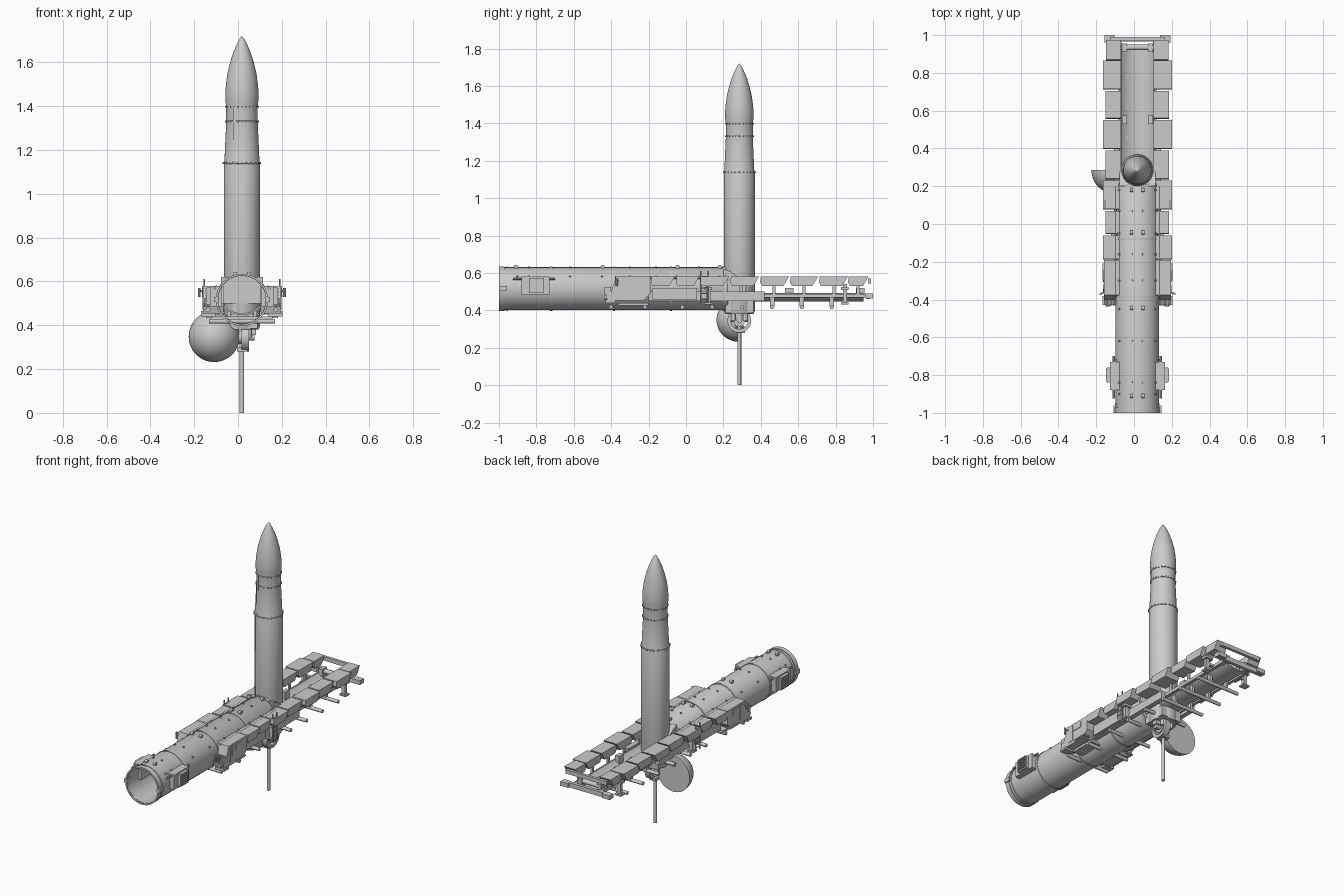
import bpy, bmesh
from math import pi, sin, cos, radians
from mathutils import Matrix, Vector

if "Cube" in bpy.data.objects:
    bpy.data.objects.remove(bpy.data.objects["Cube"])

CX = 0.018            # centre line of vehicle
TZ = 0.516            # tube axis height
MY = 0.285            # missile axis y
ROT = {'X': Matrix.Rotation(pi/2, 4, 'Y'), 'Y': Matrix.Rotation(-pi/2, 4, 'X'), 'Z': Matrix()}


def finish(name, bm, smooth=True):
    bmesh.ops.recalc_face_normals(bm, faces=bm.faces)
    me = bpy.data.meshes.new(name)
    bm.to_mesh(me)
    bm.free()
    ob = bpy.data.objects.new(name, me)
    bpy.context.collection.objects.link(ob)
    if smooth:
        bpy.ops.object.select_all(action='DESELECT')
        ob.select_set(True)
        bpy.context.view_layer.objects.active = ob
        bpy.ops.object.shade_smooth_by_angle(angle=radians(35))
    return ob


def boxes(name, items):
    """One object from several (x0, x1, y0, y1, z0, z1) blocks."""
    bm = bmesh.new()
    for x0, x1, y0, y1, z0, z1 in items:
        m = Matrix.Translation(((x0+x1)/2, (y0+y1)/2, (z0+z1)/2)) @ Matrix.Diagonal((abs(x1-x0), y1-y0, z1-z0, 1))
        bmesh.ops.create_cube(bm, size=1, matrix=m)
    return finish(name, bm, False)


def rods(name, items, seg=16):
    """One object from several (start, end, radius) cylinders."""
    bm = bmesh.new()
    for a, b, r in items:
        a, b = Vector(a), Vector(b)
        m = Matrix.Translation((a+b)/2) @ (b-a).to_track_quat('Z', 'Y').to_matrix().to_4x4()
        bmesh.ops.create_cone(bm, cap_ends=True, segments=seg, radius1=r, radius2=r, depth=(b-a).length, matrix=m)
    return finish(name, bm)


def lathe(name, prof, loc, axis='Z', seg=64, closed=False):
    """Revolve (radius, height) points about an axis."""
    bm = bmesh.new()
    rings = []
    for r, h in prof:
        if r < 1e-6:
            rings.append([bm.verts.new((0, 0, h))]*seg)
        else:
            rings.append([bm.verts.new((r*cos(2*pi*i/seg), r*sin(2*pi*i/seg), h)) for i in range(seg)])
    pairs = list(zip(rings, rings[1:])) + ([(rings[-1], rings[0])] if closed else [])
    for a, b in pairs:
        for i in range(seg):
            j = (i+1) % seg
            vs = list(dict.fromkeys((a[i], a[j], b[j], b[i])))
            if len(vs) > 2:
                bm.faces.new(vs)
    bmesh.ops.transform(bm, matrix=Matrix.Translation(loc) @ ROT[axis], verts=bm.verts)
    return finish(name, bm)


def prism(name, poly, x0, x1):
    """Extrude a (y, z) outline along x."""
    bm = bmesh.new()
    f = bm.faces.new([bm.verts.new((x0, y, z)) for y, z in poly])
    ext = bmesh.ops.extrude_face_region(bm, geom=[f])['geom']
    bmesh.ops.translate(bm, vec=(x1-x0, 0, 0), verts=[v for v in ext if isinstance(v, bmesh.types.BMVert)])
    return finish(name, bm, False)


# Missile body, nose and joint rings
lathe("missile_body", [(0, .38), (.076, .38), (.083, .40), (.083, 1.14), (.080, 1.15), (.073, 1.30), (.072, 1.33),
                       (.072, 1.40), (.076, 1.43), (.076, 1.46), (.073, 1.50), (.066, 1.55), (.054, 1.60),
                       (.038, 1.65), (.020, 1.69), (.008, 1.712), (0, 1.72)], (CX, MY, 0))
for r, z in ((.085, 1.14), (.0745, 1.33), (.0745, 1.397)):
    lathe("joint_ring", [(r-.005, z-.004), (r, z-.003), (r, z+.003), (r-.005, z+.004)], (CX, MY, 0), closed=True)
    rods("joint_bolts", [((CX+r*cos(a), MY+r*sin(a), z-.004), (CX+r*cos(a), MY+r*sin(a), z+.004), .003)
                         for a in [i*pi/12 for i in range(24)]], 6)
boxes("cable_duct", [(-.02, -.008, .207, .235, .40, 1.15), (-.02, -.008, .214, .24, 1.15, 1.395)])

# Tail machinery and stand pole
rods("tail_wheel", [((-.01, MY, .345), (.045, MY, .345), .03), ((.045, MY, .345), (.075, MY, .345), .014)], 24)
lathe("wheel_rim", [(.045, -.01), (.064, -.01), (.064, .025), (.045, .025)], (.025, MY, .345), 'X', 32, True)
rods("wheel_spokes", [((.035, MY, .345), (.035, MY+.052*cos(a), .345+.052*sin(a)), .007)
                      for a in [i*pi/3 for i in range(6)]], 8)
rods("tail_nozzles", [((CX+.045*cos(a), MY+.045*sin(a), .345), (CX+.045*cos(a), MY+.045*sin(a), .385), .012)
                      for a in [pi/4+i*pi/2 for i in range(4)]], 12)
boxes("tail_actuator", [(.05, .082, MY-.02, MY+.015, .355, .38), (-.005, .04, MY-.03, MY+.03, .28, .30)])
rods("stand_pole", [((CX, MY, 0), (CX, MY, .34), .0105)], 24)

# Discarded dome cover, flat side towards the rear
lathe("dome_cover", [(0, 0)] + [(.116*cos(a), -.122*sin(a)) for a in [i*pi/32 for i in range(16)]] + [(0, -.122)],
      (-.109, .285, .348), 'Y')

# Launch tube with bands and studs
lathe("launch_tube", [(.115, -.99), (.115, .215), (.109, .225), (.109, -.99)], (CX, 0, TZ), 'Y', closed=True)
for y, w, r in ((-.985, .03, .119), (-.955, .008, .118), (-.72, .012, .118), (-.385, .012, .118),
                (-.08, .012, .118), (.205, .02, .119)):
    lathe("tube_band", [(.110, y-w/2), (r, y-w/2), (r, y+w/2), (.110, y+w/2)], (CX, 0, TZ), 'Y', closed=True)
studs = []
for y in (-.9, -.84, -.62, -.45, -.3, -.16, -.05, .07, .18):
    for a in (75, 105, 35, 145):
        d = Vector((cos(radians(a)), 0, sin(radians(a))))
        c = Vector((CX, y, TZ))
        studs.append((c+d*.11, c+d*.121, .006))
rods("tube_studs", studs, 10)
rods("tube_rollers", [((CX+s*.03-.008, y, .633), (CX+s*.03+.008, y, .633), .011)
                      for s in (-1, 1) for y in (-.91, -.445, -.045, .18)], 12)
prism("erector_collar", [(.2, .5), (.2, .62), (.235, .61), (.29, .57), (.29, .5)], CX-.095, CX+.095)

# Cradle trough
bm = bmesh.new()
arc = [radians(-138 + i*6) for i in range(17)]
sec = [(.115*cos(a), .115*sin(a)) for a in arc] + [(.123*cos(a), .123*sin(a)) for a in reversed(arc)]
ends = [[bm.verts.new((CX+x, y, .570+z)) for x, z in sec] for y in (-.37, .95)]
n, k = len(sec), len(arc)
for i in range(n):
    bm.faces.new((ends[0][i], ends[0][(i+1) % n], ends[1][(i+1) % n], ends[1][i]))
for e in ends:
    for i in range(k-1):
        bm.faces.new((e[i], e[i+1], e[n-2-i], e[n-1-i]))
finish("cradle_trough", bm)

# Axles and the beam beneath
rods("axles", [((CX-.15, y, .418), (CX+.15, y, .418), .011) for y in (-.4, -.22, -.02, .14, .30, .46, .62, .78)], 14)
boxes("axle_hangers", [(CX+s*.06-.008, CX+s*.06+.008, y-.012, y+.012, .42, .47)
                       for s in (-1, 1) for y in (-.22, -.02, .14, .30, .46, .62, .78)])
boxes("support_base", [(CX-.07, CX+.07, .21, .36, .385, .45), (CX-.14, CX+.14, -.36, -.2, .425, .44)])

# Rear crossbars and trough fittings
boxes("rear_bumper", [(CX-.165, CX+.165, .965, .985, .46, .49), (CX-.175, CX-.12, .96, 1, .463, .49),
                      (CX+.12, CX+.175, .96, 1, .463, .49), (CX-.145, CX+.145, .972, .99, .545, .57)])
rods("rear_cross_tube", [((CX-.085, .935, .50), (CX+.085, .935, .50), .015)])
boxes("hinge_brackets", [(CX+s*.055, CX+s*.082, y-.02, y+.025, .47, .52) for s in (-1, 1) for y in (.55, .93)])

fenders = [(.87, .975, .165), (.715, .865, .182), (.56, .705, .168), (.40, .55, .182), (.24, .39, .168),
           (.08, .23, .182), (-.05, .07, .168), (-.185, -.06, .182)]
for s in (-1, 1):
    def X(d):
        return CX + s*d

    # Slanted fender boxes and their carrier rails
    for y0, y1, w in fenders:
        prism("fender", [(y0, .58), (y1, .58), (y1-.03, .53), (y0+.008, .53), (y0-.004, .55)], X(.086), X(w))
    boxes("side_rail", [(X(.082), X(.10), -.2, .97, .468, .488), (X(.095), X(.125), -.2, .42, .45, .50),
                        (X(.10), X(.14), -.18, .06, .455, .52)])
    boxes("rail_posts", [(X(.088), X(.10), y-.008, y+.008, .48, .54) for y in (-.12, .02, .15, .31, .47, .63, .79, .92)])

    # Jacks
    for y in (.85, .12):
        boxes("jack_leg", [(X(.13), X(.155), y-.01, y+.01, .44, .54), (X(.12), X(.165), y-.02, y+.02, .432, .442),
                           (X(.12), X(.165), y-.02, y+.02, .51, .525), (X(.09), X(.14), y-.01, y+.01, .475, .49)])

    # Crew cab with window, front grille and mirror
    prism("crew_cab", [(-.42, .452), (-.43, .485), (-.40, .50), (-.375, .58), (-.19, .58), (-.19, .49), (-.23, .452)],
          X(.085), X(.178))
    prism("cab_window", [(-.31, .53), (-.30, .565), (-.245, .565), (-.245, .53)], X(.17), X(.181))
    prism("cab_door", [(-.36, .47), (-.36, .52), (-.345, .57), (-.32, .57), (-.32, .47)], X(.17), X(.181))
    boxes("cab_step", [(X(.12), X(.185), -.43, -.38, .44, .455), (X(.14), X(.186), -.30, -.21, .458, .466)])
    boxes("cab_grille", [(X(.108+i*.014), X(.116+i*.014), -.435, -.40, .488, .525) for i in range(5)])
    rods("cab_mirror", [((X(.17), -.36, .56), (X(.195), -.37, .555), .004),
                        ((X(.195), -.37, .53), (X(.195), -.37, .57), .007)], 10)
    rods("headlight", [((X(.155), -.438, .47), (X(.155), -.41, .47), .011)])

    # Ladder beside the tube
    rods("ladder", [((X(.172), y, .44), (X(.172), y, .61), .004) for y in (.08, .12)] +
         [((X(.172), .08, .46+i*.03), (X(.172), .12, .46+i*.03), .003) for i in range(5)], 8)

    # Equipment box near the tube mouth
    boxes("tube_side_box", [(X(.09), X(.145), -.88, -.73, .485, .58), (X(.14), X(.162), -.84, -.76, .492, .572)])
    boxes("side_box_louvres", [(X(.16), X(.167), -.835, -.765, .5+i*.011, .505+i*.011) for i in range(7)])
    rods("side_box_pipe", [((X(.124), -.925, .57), (X(.124), -.70, .57), .007)], 10)
    boxes("mouth_latch", [(X(.105), X(.127), -1, -.96, .505, .53)])
    rods("tube_side_pipe", [((X(.116), -.38, .575), (X(.116), .2, .575), .006)], 10)
